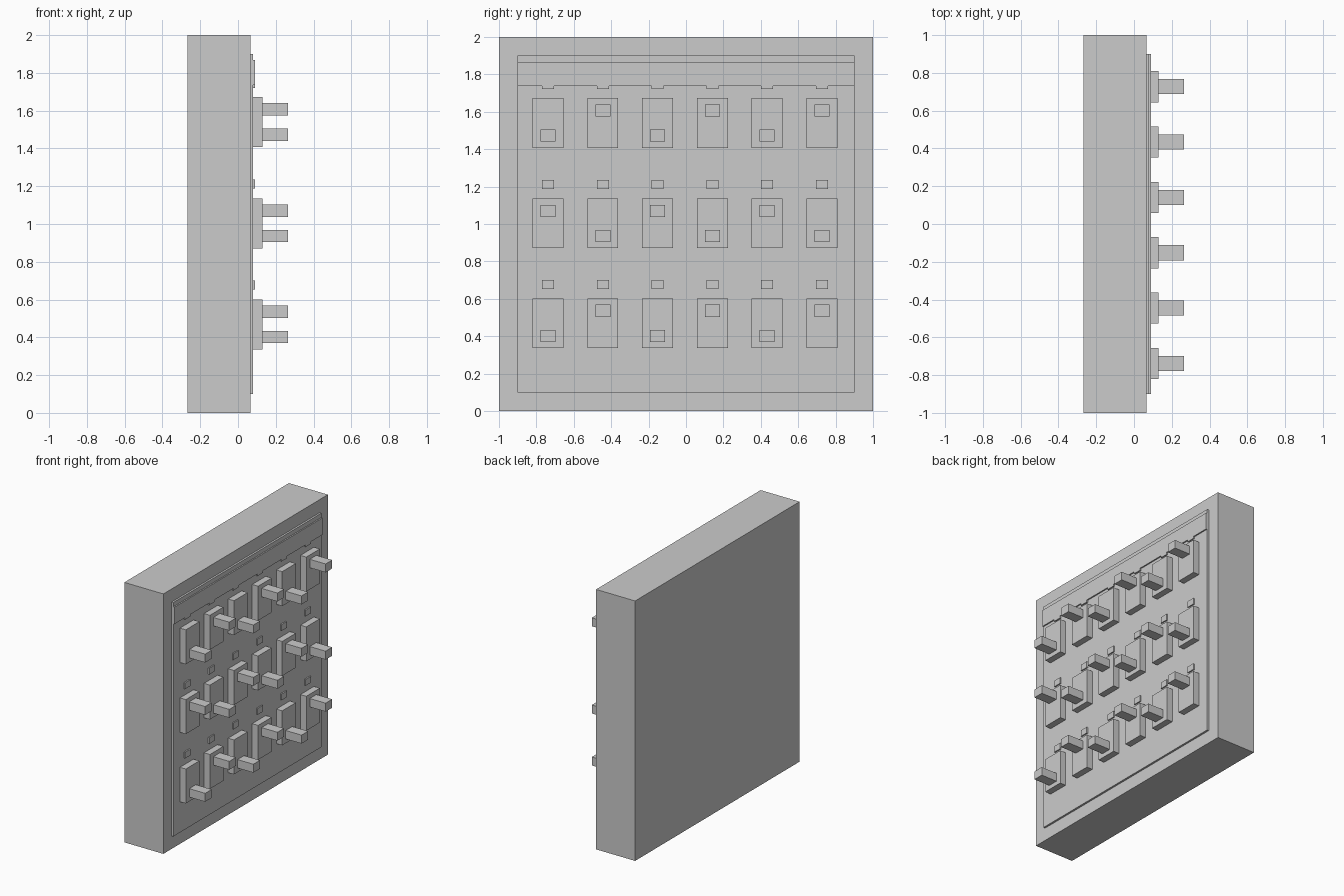
import bpy

if "Cube" in bpy.data.objects:
    bpy.data.objects.remove(bpy.data.objects["Cube"])


def box(name, x, y, z):
    """Axis-aligned box from (min, max) ranges."""
    bpy.ops.mesh.primitive_cube_add(
        size=1, location=[(r[0] + r[1]) / 2 for r in (x, y, z)])
    ob = bpy.context.object
    ob.name = name
    ob.scale = [r[1] - r[0] for r in (x, y, z)]
    bpy.ops.object.transform_apply(location=False, rotation=False, scale=True)
    return ob


def centred(c, size):
    return (c - size / 2, c + size / 2)


# Cabinet, raised face panel and header strip
box("cabinet", (-0.267, 0.065), (-1, 1), (0, 2))
box("face_panel", (0.065, 0.08), (-0.9, 0.9), (0.1, 1.9))
box("header_strip", (0.08, 0.09), (-0.9, 0.9), (1.737, 1.867))

# Breaker rows: (switch centre height, indicator centre height)
rows = [(1.54, 1.745), (1.003, 1.211), (0.469, 0.677)]
for r, (switch_z, lamp_z) in enumerate(rows):
    for c in range(6):
        y = -0.738 + 0.293 * c
        tag = f"_{r + 1}_{c + 1}"
        box("indicator" + tag, (0.08, 0.09), centred(y, 0.064), centred(lamp_z, 0.048))
        box("switch_plate" + tag, (0.08, 0.13), centred(y, 0.165), centred(switch_z, 0.265))
        # Levers alternate between down and up
        offset = 0.067 if (r + c) % 2 else -0.067
        box("lever" + tag, (0.13, 0.265), centred(y, 0.08), centred(switch_z + offset, 0.065))
